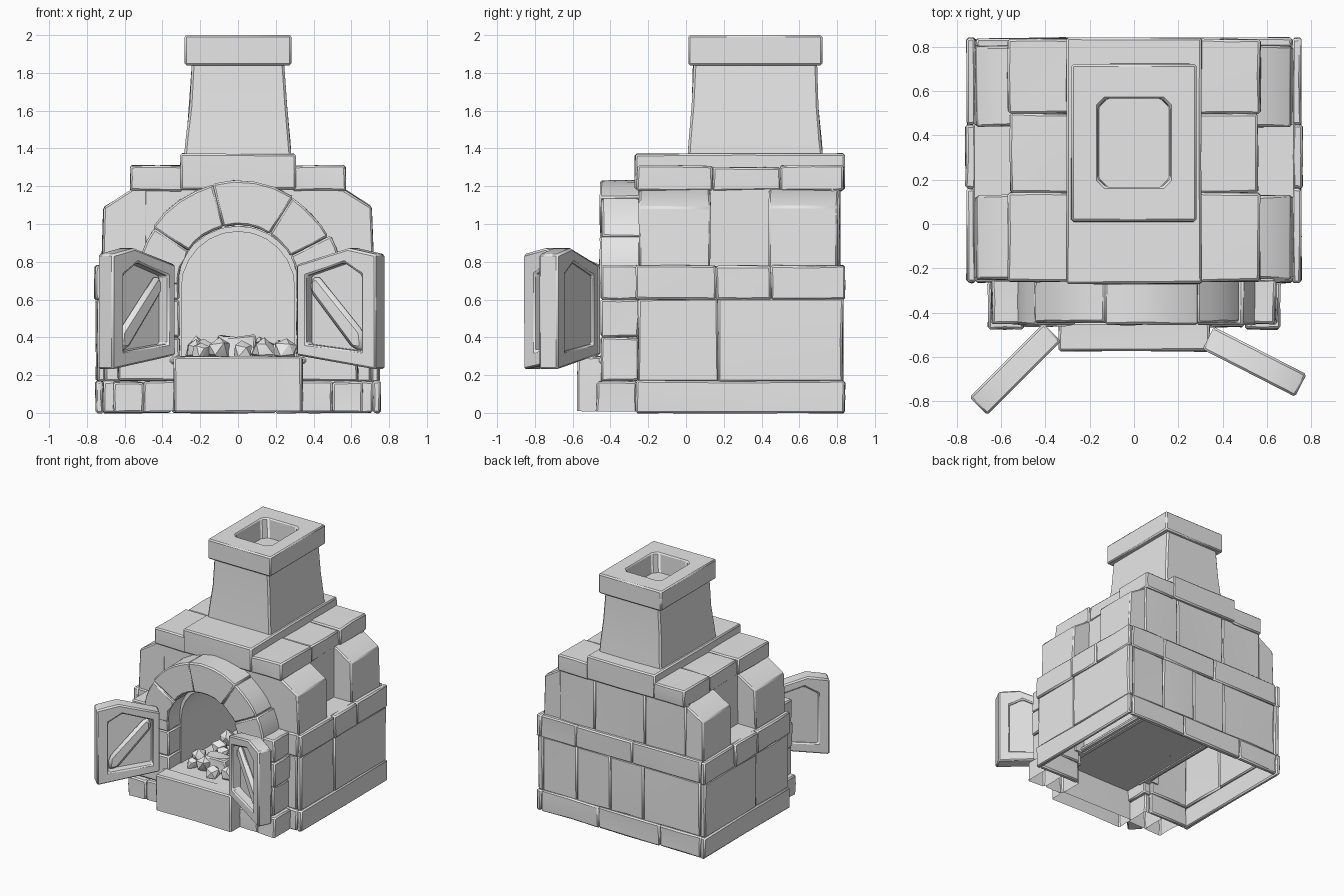
import bpy, bmesh, math, random
from mathutils import Matrix, Vector

random.seed(4)
if "Cube" in bpy.data.objects:
    bpy.data.objects.remove(bpy.data.objects["Cube"], do_unlink=True)

stone = bpy.data.materials.new("pale_grey_stone")
stone.use_nodes = True
GREY = (0.8, 0.8, 0.8, 1)
stone.diffuse_color = GREY
stone.node_tree.nodes["Principled BSDF"].inputs["Base Color"].default_value = GREY


def finish(name, bm, bevel=0.01, jitter=0.0):
    """Turn a bmesh into a chipped, softly shaded stone object."""
    for v in bm.verts:
        v.co += Vector([random.uniform(-jitter, jitter) for _ in range(3)])
    bmesh.ops.recalc_face_normals(bm, faces=bm.faces)
    mesh = bpy.data.meshes.new(name)
    bm.to_mesh(mesh)
    bm.free()
    mesh.materials.append(stone)
    ob = bpy.data.objects.new(name, mesh)
    bpy.context.collection.objects.link(ob)
    if bevel:
        mod = ob.modifiers.new("worn_edges", "BEVEL")
        mod.width = bevel
        mod.segments = 1
        mod.limit_method = "ANGLE"
        mod.angle_limit = math.radians(35)
    bpy.ops.object.select_all(action="DESELECT")
    ob.select_set(True)
    bpy.context.view_layer.objects.active = ob
    bpy.ops.object.shade_smooth_by_angle(angle=math.radians(32))
    return ob


def block(name, x, y, z, jitter=0.004, open_bottom=False):
    """Stone block between (low, high) pairs."""
    bm = bmesh.new()
    bmesh.ops.create_cube(bm, size=1)
    for v in bm.verts:
        v.co = [(a + b) / 2 + c * (b - a) for c, (a, b) in zip(v.co, (x, y, z))]
    if open_bottom:
        low = min(bm.faces, key=lambda f: f.calc_center_median().z)
        bmesh.ops.delete(bm, geom=[low], context="FACES_ONLY")
    bmesh.ops.subdivide_edges(bm, edges=bm.edges, cuts=1, use_grid_fill=True)
    finish(name, bm, jitter=jitter)


def prism(name, outer, y0, y1, inner=None, matrix=Matrix(), bevel=0.01, jitter=0.0):
    """Extrude an XZ profile along Y; a matching inner loop makes a frame."""
    bm = bmesh.new()
    loops = [[[bm.verts.new((u, y, w)) for u, w in pts] for y in (y0, y1)]
             for pts in ([outer, inner] if inner else [outer])]
    n = len(outer)
    for front, back in loops:
        for i in range(n):
            j = (i + 1) % n
            bm.faces.new((front[i], front[j], back[j], back[i]))
    for k in (0, 1):
        if inner:
            a, b = loops[0][k], loops[1][k]
            for i in range(n):
                j = (i + 1) % n
                bm.faces.new((a[i], a[j], b[j], b[i]))
        else:
            bm.faces.new(loops[0][k])
    bm.transform(matrix)
    return finish(name, bm, bevel, jitter)


def arc(radius, a0, a1, steps, centre=0.68):
    angles = [math.radians(a0 + (a1 - a0) * i / steps) for i in range(steps + 1)]
    return [(radius * math.cos(a), centre + radius * math.sin(a)) for a in angles]


def span(s, a, b):
    """X range on side s."""
    return (a, b) if s > 0 else (-b, -a)


# Thin wall courses: low z, high z, half width, front, back, side joints, back joints
courses = [
    ("base", 0.0, 0.17, 0.755, -0.265, 0.84, (), (-0.35, 0.2)),
    ("main_wall", 0.165, 0.605, 0.745, -0.255, 0.83, (0.17,), (-0.2, 0.1, 0.4)),
    ("belt", 0.6, 0.78, 0.755, -0.265, 0.84, (0.16, 0.45), (-0.1, 0.4)),
]
THICK = 0.04
for name, z0, z1, w, front, back, side_joints, back_joints in courses:
    for s, side in ((1, "left"), (-1, "right")):
        ys = (front, *side_joints, back)
        for i, (a, b) in enumerate(zip(ys, ys[1:])):
            block(f"{name}_{side}_{i}", span(s, w - THICK, w + 0.006 * (i % 2)), (a, b), (z0, z1))
        block(f"{name}_{side}_front", span(s, 0.36, w - THICK), (front, front + THICK), (z0, z1))
    xs = (THICK - w, *back_joints, w - THICK)
    for i, (a, b) in enumerate(zip(xs, xs[1:])):
        block(f"{name}_back_{i}", (a, b), (back - THICK, back), (z0, z1))

# Ledge and wall behind each side recess
for s, side in ((1, "left"), (-1, "right")):
    block(f"recess_ledge_{side}", span(s, 0.5, 0.73), (-0.2, 0.78), (0.74, 0.778), 0)
    block(f"recess_wall_{side}", span(s, 0.5, 0.555), (0.1, 0.5), (0.76, 1.2), 0)

# Front wall around the opening
front_wall = [(-0.32, 0.25), (-0.41, 0.25), (-0.41, 0.74), (-0.56, 0.74), (-0.56, 1.2),
              (0.56, 1.2), (0.56, 0.74), (0.41, 0.74), (0.41, 0.25), (0.32, 0.25)]
prism("front_wall", front_wall + arc(0.32, 0, 180, 12), -0.25, -0.2, bevel=0)

# Firebox lining, back and floor
lining = ([(-0.33, 0.25)] + arc(0.33, 180, 0, 12, 0.66) + [(0.33, 0.25), (0.3, 0.25)]
          + arc(0.3, 0, 180, 12, 0.66) + [(-0.3, 0.25)])
prism("firebox_lining", lining, -0.3, 0.7, bevel=0)
block("firebox_back", (-0.34, 0.34), (0.69, 0.72), (0.25, 1.0), 0)
block("firebox_floor", (-0.36, 0.36), (-0.46, 0.72), (0.26, 0.295), 0)

# Upper back wall
for i, (a, b) in enumerate(((-0.57, -0.2), (-0.2, 0.25), (0.25, 0.57))):
    block(f"upper_back_wall_{i}", (a, b), (0.76, 0.815), (0.77, 1.2))

# Sloped shoulder stones at the four corners
for s, side in ((1, "left"), (-1, "right")):
    shoulder = [(s * x, z) for x, z in
                ((0.48, 0.76), (0.72, 0.76), (0.71, 1.09), (0.57, 1.18), (0.48, 1.19))]
    prism(f"front_shoulder_{side}", shoulder, -0.25, 0.13, jitter=0.005)
    prism(f"back_shoulder_{side}", shoulder, 0.44, 0.805, jitter=0.005)

# Roof slabs
for s, side in ((1, "left"), (-1, "right")):
    for i, (a, b, x, top) in enumerate(((-0.26, 0.14, 0.57, 1.31), (0.14, 0.5, 0.56, 1.3),
                                        (0.5, 0.835, 0.57, 1.31))):
        block(f"roof_slab_{side}_{i}", span(s, 0.29, x), (a, b), (1.175, top))
block("roof_ridge_slab", (-0.305, 0.305), (-0.27, 0.84), (1.18, 1.372), 0.003)

# Front arch stones
joints = (0, 28, 58, 104, 146, 180)
for i, (a, b) in enumerate(zip(joints, joints[1:])):
    r = 0.55 + (0.005, -0.01, 0.0, -0.005, -0.015)[i]
    prism(f"arch_stone_{i}", arc(r, a, b, 4) + arc(0.315, b, a, 4),
          -0.455 + 0.01 * (i % 2), -0.24, jitter=0.003)

# Jambs and front footing stones
for s, side in ((1, "left"), (-1, "right")):
    for i, (z0, z1, x) in enumerate(((0.17, 0.4, 0.635), (0.4, 0.6, 0.645), (0.6, 0.78, 0.64))):
        block(f"jamb_{side}_{i}", span(s, 0.31, x), (-0.45, -0.25), (z0, z1))
    block(f"footing_inner_{side}", span(s, 0.33, 0.5), (-0.465, -0.26), (0.01, 0.17),
          open_bottom=True)
    block(f"footing_outer_{side}", span(s, 0.5, 0.66), (-0.475, -0.26), (0.01, 0.165),
          open_bottom=True)
block("hearth_block", (-0.34, 0.34), (-0.575, -0.44), (0.01, 0.298), open_bottom=True)

# Chimney stack, narrowing upward, open at the top
bm = bmesh.new()
rings = []
for z, hx, y0, y1 in ((1.36, 0.282, 0.008, 0.722), (1.44, 0.274, 0.015, 0.717),
                      (1.62, 0.258, 0.027, 0.705), (1.86, 0.243, 0.04, 0.69)):
    rings.append([bm.verts.new(p) for p in ((-hx, y0, z), (hx, y0, z), (hx, y1, z), (-hx, y1, z))])
for low, high in zip(rings, rings[1:]):
    for i in range(4):
        j = (i + 1) % 4
        bm.faces.new((low[i], low[j], high[j], high[i]))
finish("chimney_stack", bm, 0.012, 0.004)

# Chimney cap with a flue sunk into it
bm = bmesh.new()
bmesh.ops.create_cube(bm, size=1, matrix=Matrix.Translation((0, 0.367, 1.92))
                      @ Matrix.Diagonal((0.565, 0.71, 0.16, 1)))
top = max(bm.faces, key=lambda f: f.calc_center_median().z)
bmesh.ops.inset_region(bm, faces=[top], thickness=0.1)
for v in top.verts:
    v.co.x = math.copysign(0.165, v.co.x)
    v.co.y = 0.367 + math.copysign(0.2, v.co.y - 0.367)
well = bmesh.ops.extrude_discrete_faces(bm, faces=[top])["faces"][0]
bmesh.ops.translate(bm, verts=well.verts, vec=(0, 0, -0.45))
for v in well.verts:
    v.co.x *= 0.9
uprights = [e for e in bm.edges if abs(e.verts[0].co.z - e.verts[1].co.z) > 0.3]
bmesh.ops.bevel(bm, geom=uprights, offset=0.04, segments=1, affect="EDGES")
finish("chimney_cap", bm, 0.01)

# Open doors: framed pane with a diagonal brace
frame_outer = [(0, 0.305), (0.47, 0.23), (0.47, 0.84), (0.31, 0.872), (0, 0.785)]
frame_inner = [(0.055, 0.365), (0.385, 0.325), (0.385, 0.73), (0.28, 0.795), (0.055, 0.725)]
brace = [(0.31, 0.34), (0.38, 0.33), (0.37, 0.43), (0.1, 0.73), (0.06, 0.7), (0.06, 0.64)]
for side, hinge, tip in (("right", (-0.37, -0.49), (-0.69, -0.81)),
                         ("left", (0.335, -0.515), (0.745, -0.725))):
    d = Vector((tip[0] - hinge[0], tip[1] - hinge[1], 0)).normalized()
    n = Vector((-d.y, d.x, 0))
    if n.y < 0:
        n = -n
    m = Matrix(((d.x, n.x, 0, hinge[0]), (d.y, n.y, 0, hinge[1]), (0, 0, 1, 0), (0, 0, 0, 1)))
    prism(f"door_frame_{side}", frame_outer, -0.057, 0.057, frame_inner, m)
    prism(f"door_pane_{side}", frame_inner, 0.015, 0.04, matrix=m, bevel=0)
    prism(f"door_brace_{side}", brace, -0.025, 0.02, matrix=m, bevel=0.02)

# Coals heaped on the firebox floor
for i in range(20):
    bm = bmesh.new()
    r = random.uniform(0.045, 0.068)
    x = -0.2 + 0.42 * (i % 5) / 4 + random.uniform(-0.03, 0.03)
    spot = Vector((x, -0.32 + 0.16 * (i // 5) + random.uniform(-0.04, 0.04), 0.3 + r * 0.5))
    bmesh.ops.create_icosphere(bm, subdivisions=1, radius=r, matrix=Matrix.Translation(spot))
    finish(f"coal_{i}", bm, 0, 0.01)
block("large_coal", (-0.1, 0.09), (-0.3, -0.15), (0.3, 0.4), 0.018)
